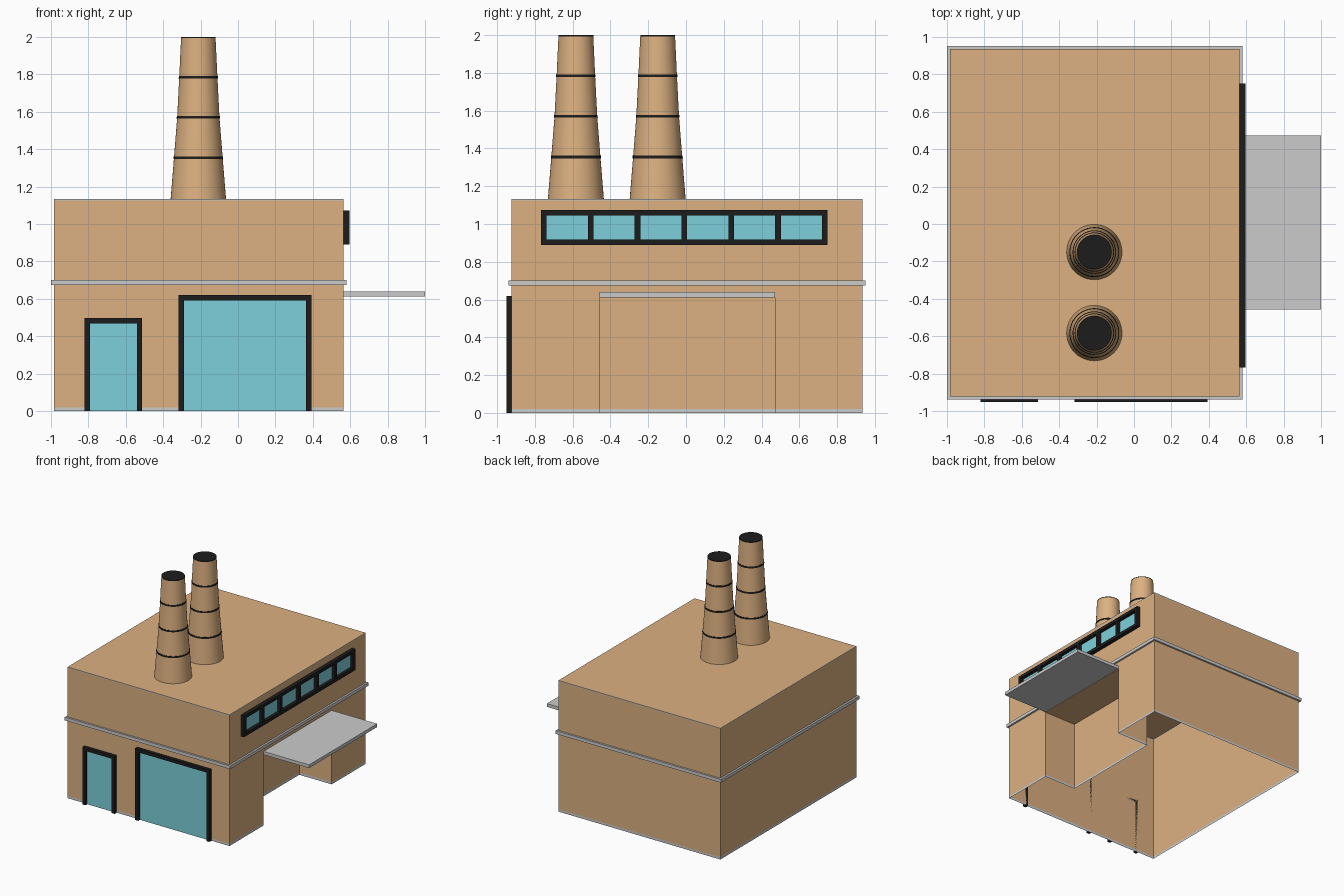
import bpy, bmesh, math

if "Cube" in bpy.data.objects:
    bpy.data.objects.remove(bpy.data.objects["Cube"])


def material(name, rgb):
    m = bpy.data.materials.new(name)
    m.diffuse_color = (*rgb, 1)
    m.use_nodes = True
    m.node_tree.nodes["Principled BSDF"].inputs["Base Color"].default_value = m.diffuse_color
    return m


TAN = material("tan", (0.72, 0.44, 0.22))
BLACK = material("black", (0.012, 0.012, 0.012))
GLASS = material("glass", (0.21, 0.63, 0.71))

X0, X1, Y0, Y1 = -0.983, 0.565, -0.923, 0.935   # wall footprint
RX, RY0, RY1, RZ = 0.255, -0.458, 0.472, 0.61   # loading bay
TOP = 1.133
RECT = [(X0, Y0), (X1, Y0), (X1, Y1), (X0, Y1)]
NOTCHED = [(X0, Y0), (X1, Y0), (X1, RY0), (RX, RY0),
           (RX, RY1), (X1, RY1), (X1, Y1), (X0, Y1)]


def finish(name, bm, mat=None):
    me = bpy.data.meshes.new(name)
    bm.to_mesh(me)
    bm.free()
    ob = bpy.data.objects.new(name, me)
    bpy.context.collection.objects.link(ob)
    if mat:
        me.materials.append(mat)
    return ob


def add_walls(bm, outline, z0, z1):
    n = len(outline)
    lo = [bm.verts.new((x, y, z0)) for x, y in outline]
    hi = [bm.verts.new((x, y, z1)) for x, y in outline]
    for i in range(n):
        j = (i + 1) % n
        bm.faces.new((lo[i], lo[j], hi[j], hi[i]))
    return lo, hi


def add_face(bm, pts):
    bm.faces.new([bm.verts.new(p) for p in pts])


def add_box(bm, a, b):
    lo, hi = add_walls(bm, [(a[0], a[1]), (b[0], a[1]), (b[0], b[1]), (a[0], b[1])], a[2], b[2])
    bm.faces.new(hi)
    bm.faces.new(lo[::-1])


# Hollow walls, open underneath, with the loading bay notched in
bm = bmesh.new()
add_walls(bm, NOTCHED, 0.02, RZ)
add_walls(bm, RECT, RZ, TOP - 0.008)
add_face(bm, [(RX, RY0, RZ), (RX, RY1, RZ), (X1, RY1, RZ), (X1, RY0, RZ)])
add_face(bm, [(x, y, TOP) for x, y in RECT])
bmesh.ops.remove_doubles(bm, verts=bm.verts, dist=1e-5)
finish("building_walls", bm, TAN)

# Grey base strip and roof edge
bm = bmesh.new()
add_walls(bm, NOTCHED, 0, 0.02)
finish("base_strip", bm)
bm = bmesh.new()
add_walls(bm, RECT, TOP - 0.008, TOP)
finish("roof_edge", bm)

# Projecting ledge around the building
bm = bmesh.new()
o = 0.016
outer = [(X0 - o, Y0 - o), (X1 + o, Y0 - o), (X1 + o, Y1 + o), (X0 - o, Y1 + o)]
lo, hi = add_walls(bm, outer, 0.674, 0.702)
for ring, z in ((lo, 0.674), (hi, 0.702)):
    inner = [bm.verts.new((x, y, z)) for x, y in RECT]
    for i in range(4):
        j = (i + 1) % 4
        bm.faces.new((ring[i], ring[j], inner[j], inner[i]))
bmesh.ops.recalc_face_normals(bm, faces=bm.faces)
finish("ledge", bm)

# Canopy over the bay
bm = bmesh.new()
add_box(bm, (X1, RY0, 0.612), (1.0, RY1, 0.64))
finish("canopy", bm)


# Doors: black surround and glass panel
def door(name, x0, x1, z, w=0.028):
    bm = bmesh.new()
    pts = [(x0, 0), (x0 + w, 0), (x0 + w, z - w), (x1 - w, z - w),
           (x1 - w, 0), (x1, 0), (x1, z), (x0, z)]
    f = bm.faces.new([bm.verts.new((x, Y0, h)) for x, h in pts])
    r = bmesh.ops.extrude_face_region(bm, geom=[f])
    moved = [v for v in r["geom"] if isinstance(v, bmesh.types.BMVert)]
    bmesh.ops.translate(bm, verts=moved, vec=(0, -0.028, 0))
    bmesh.ops.recalc_face_normals(bm, faces=bm.faces)
    finish(name + "_frame", bm, BLACK)
    bm = bmesh.new()
    y = Y0 - 0.004
    add_face(bm, [(x0 + w, y, 0), (x1 - w, y, 0), (x1 - w, y, z - w), (x0 + w, y, z - w)])
    finish(name + "_panel", bm, GLASS)


door("small_door", -0.82, -0.513, 0.497)
door("large_door", -0.317, 0.392, 0.62)

# Six-pane window strip on the right side
bm = bmesh.new()
ya, yb, za, zb, xo = -0.768, 0.75, 0.89, 1.073, 0.597
add_box(bm, (X1, ya, za), (xo, yb, za + 0.028))
add_box(bm, (X1, ya, zb - 0.028), (xo, yb, zb))
for i in range(7):
    y = ya + i * 0.248
    add_box(bm, (X1, y, za + 0.028), (xo, y + 0.03, zb - 0.028))
finish("window_frame", bm, BLACK)
bm = bmesh.new()
x = X1 + 0.004
for i in range(6):
    y = ya + 0.03 + i * 0.248
    add_face(bm, [(x, y, za + 0.028), (x, y + 0.218, za + 0.028),
                  (x, y + 0.218, zb - 0.028), (x, y, zb - 0.028)])
finish("window_panes", bm, GLASS)

# Chimneys: tapered stack with three black bands and a black top
PROFILE = [(0.148, TOP), (0.13, 1.355), (0.113, 1.57), (0.102, 1.785), (0.092, 2.0)]
SEG = 48


def circle(r):
    return [(r * math.cos(2 * math.pi * i / SEG), r * math.sin(2 * math.pi * i / SEG))
            for i in range(SEG)]


def revolve(name, profile, mat, loc, cap=False):
    bm = bmesh.new()
    rings = [[bm.verts.new((x, y, z)) for x, y in circle(r)] for r, z in profile]
    for a, b in zip(rings, rings[1:]):
        for i in range(SEG):
            j = (i + 1) % SEG
            bm.faces.new((a[i], a[j], b[j], b[i]))
    if cap:
        bm.faces.new(rings[-1])
    ob = finish(name, bm, mat)
    ob.location = loc
    bpy.ops.object.select_all(action="DESELECT")
    ob.select_set(True)
    bpy.context.view_layer.objects.active = ob
    bpy.ops.object.shade_smooth_by_angle(angle=math.radians(30))


for n, cy in enumerate((-0.583, -0.15), 1):
    loc = (-0.212, cy, 0)
    revolve(f"chimney_{n}", PROFILE[:-1] + [(0.0922, 1.993)], TAN, loc)
    revolve(f"chimney_top_{n}", [(0.0922, 1.993), (0.092, 2.0)], BLACK, loc, cap=True)
    for k, (r, z) in enumerate(PROFILE[1:4], 1):
        h = 0.007
        revolve(f"chimney_{n}_band_{k}",
                [(r - 0.001, z - h), (r + 0.003, z - h), (r + 0.002, z + h), (r - 0.001, z + h)],
                BLACK, loc)
